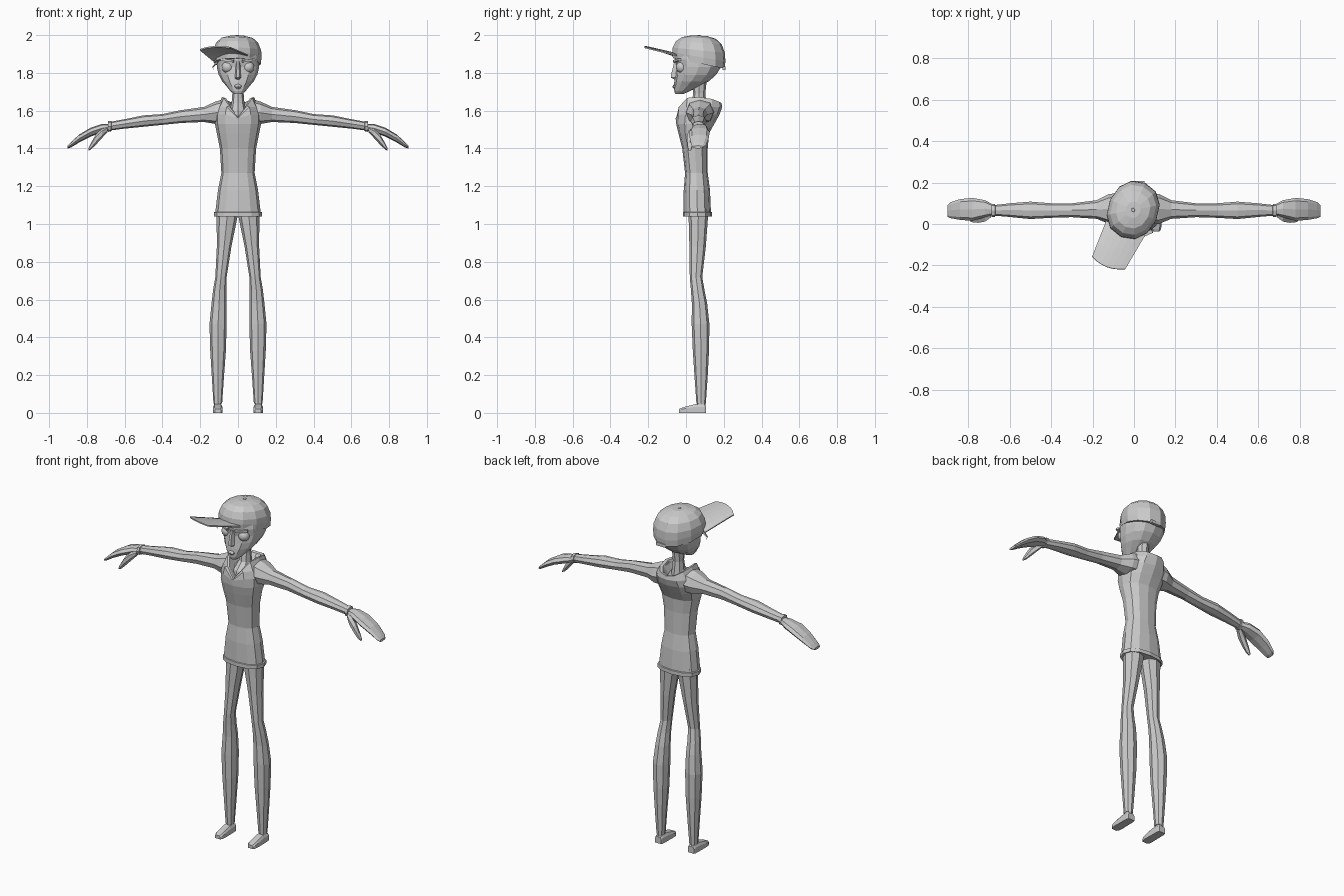
import bpy, bmesh, math
from mathutils import Vector, Matrix

grey = bpy.data.materials.new("plain_grey")
grey.diffuse_color = (0.6, 0.6, 0.6, 1)


def finish(name, bm, mirror=False):
    bmesh.ops.recalc_face_normals(bm, faces=bm.faces[:])
    me = bpy.data.meshes.new(name)
    bm.to_mesh(me)
    bm.free()
    me.materials.append(grey)
    ob = bpy.data.objects.new(name, me)
    bpy.context.collection.objects.link(ob)
    if mirror:
        ob.modifiers.new("mirror", 'MIRROR')
    return ob


def loft(name, rings, mirror=False):
    """Skin a list of equal-length point rings and close both ends."""
    bm = bmesh.new()
    vs = [[bm.verts.new(p) for p in r] for r in rings]
    n = len(rings[0])
    for a, b in zip(vs, vs[1:]):
        for i in range(n):
            j = (i + 1) % n
            bm.faces.new((a[i], a[j], b[j], b[i]))
    bm.faces.new(vs[0])
    bm.faces.new(vs[-1])
    return finish(name, bm, mirror)


def oval(n, p=1.0, turn=0.0):
    """Unit rounded outline; a smaller p is boxier."""
    out = []
    for i in range(n):
        a = 2 * math.pi * (i + turn) / n - math.pi / 2
        c, s = math.cos(a), math.sin(a)
        out.append((math.copysign(abs(c) ** p, c), math.copysign(abs(s) ** p, s)))
    return out


def flat_ring(z, x0, x1, y0, y1, n=12, p=0.85):
    return [Vector(((x0 + x1) / 2 + (x1 - x0) / 2 * u, (y0 + y1) / 2 + (y1 - y0) / 2 * v, z))
            for u, v in oval(n, p)]


def side_ring(x, zt, zb, y0, y1, n=8, p=0.85):
    return [Vector((x, (y0 + y1) / 2 + (y1 - y0) / 2 * u, (zt + zb) / 2 + (zt - zb) / 2 * v))
            for u, v in oval(n, p)]


# Sweater: body rings up to a collar rim that dips to a V in front
rim_z = [1.565, 1.625, 1.668, 1.672, 1.662, 1.648, 1.64]
rim_z += rim_z[5:0:-1]
body = [(1.045, .115, -.008, .13), (1.04, .127, -.016, .138), (1.062, .127, -.016, .138),
        (1.064, .12, -.012, .132), (1.18, .106, -.012, .127), (1.27, .088, -.005, .115),
        (1.4, .096, -.02, .115), (1.48, .112, -.04, .122), (1.53, .122, -.052, .15),
        (1.58, .122, -.055, .178), (1.62, .108, -.052, .192)]
rings = []
for z, w, y0, y1 in body:
    r = flat_ring(z, -w, w, y0, y1)
    for i, q in enumerate(r):
        q.z = min(q.z, rim_z[i] - .004)
    rings.append(r)
for w, y0, y1, drop in ((.085, -.045, .188, 0), (.07, -.038, .172, .004), (.045, .0, .14, .05)):
    r = flat_ring(0, -w, w, y0, y1)
    for i, q in enumerate(r):
        q.z = max(rim_z[i] - drop, 1.56)
    rings.append(r)
loft("sweater", rings)

# Neck and the bare chest inside the V
loft("neck", [flat_ring(z, -w, w, y0, y1, 8, 1) for z, w, y0, y1 in
              ((1.54, .05, -.03, .12), (1.6, .045, -.012, .115), (1.64, .034, .03, .108),
               (1.69, .03, .038, .102), (1.76, .034, .03, .11))])

# Sleeves
loft("sleeve", [side_ring(*r) for r in (
    (.06, 1.665, 1.53, .0, .15), (.12, 1.648, 1.53, .0, .145), (.18, 1.62, 1.54, .025, .115),
    (.3, 1.603, 1.535, .033, .1), (.4, 1.582, 1.525, .03, .1), (.5, 1.575, 1.515, .024, .108),
    (.6, 1.555, 1.505, .034, .1), (.67, 1.542, 1.496, .04, .092), (.672, 1.546, 1.49, .034, .097),
    (.688, 1.544, 1.488, .034, .097), (.688, 1.535, 1.497, .042, .09))], True)

# Mitten hands with a thumb
loft("hand", [side_ring(*r) for r in (
    (.67, 1.53, 1.5, .048, .088), (.72, 1.53, 1.483, .033, .115), (.78, 1.51, 1.463, .015, .126),
    (.84, 1.474, 1.432, .02, .12), (.885, 1.433, 1.405, .028, .106),
    (.902, 1.415, 1.4, .035, .09))], True)
loft("thumb", [side_ring(*r, 6, 1) for r in (
    (.69, 1.515, 1.488, .03, .07), (.72, 1.505, 1.455, .008, .06), (.752, 1.475, 1.42, .003, .045),
    (.778, 1.43, 1.395, .005, .035), (.792, 1.4, 1.388, .012, .028))], True)

# Trouser legs, ankles and shoes
loft("leg", [flat_ring(*r, 8, .9) for r in (
    (1.08, .002, .113, .01, .12), (1.03, .004, .113, .014, .116), (.88, .035, .112, .018, .105),
    (.72, .06, .12, .02, .086), (.65, .062, .132, .026, .098), (.58, .06, .14, .031, .112),
    (.47, .06, .151, .03, .124), (.33, .064, .147, .036, .122), (.18, .075, .138, .046, .114),
    (.05, .084, .13, .055, .105))], True)
loft("ankle", [flat_ring(*r, 8, .9) for r in (
    (.06, .09, .126, .06, .102), (.02, .088, .127, .057, .104))], True)
loft("shoe", [[Vector((.107 + s * w, y, z)) for s, z in
               ((-1, 0), (1, 0), (1, zt * .7), (.7, zt), (-.7, zt), (-1, zt * .7))]
              for y, zt, w in ((.107, .038, .02), (.095, .045, .024), (.05, .046, .025),
                               (.0, .034, .026), (-.025, .026, .024), (-.037, .02, .016))], True)

# Head with a tapered jaw
loft("head", [flat_ring(z, -w, w, y0, y1, 12, .9) for z, w, y0, y1 in
              ((1.688, .022, -.056, -.015), (1.703, .04, -.062, .02), (1.728, .06, -.064, .07),
               (1.755, .083, -.062, .12), (1.79, .102, -.057, .16), (1.83, .112, -.052, .185),
               (1.87, .113, -.06, .195), (1.92, .105, -.05, .185))])

# Nose and lips
loft("nose", [[Vector((-w, -.04, z)), Vector((-w * .4, y, z)), Vector((w * .4, y, z)),
               Vector((w, -.04, z))] for z, w, y in
              ((1.765, .016, -.06), (1.775, .022, -.08), (1.795, .018, -.078), (1.86, .014, -.062))])
loft("lips", [flat_ring(z, -w, w, y, -.03, 8) for z, w, y in
              ((1.715, .012, -.064), (1.724, .02, -.071), (1.732, .022, -.07), (1.74, .012, -.064))])

# Eyes
bm = bmesh.new()
bmesh.ops.create_uvsphere(bm, u_segments=16, v_segments=10, radius=.031,
                          matrix=Matrix.Translation((.055, -.022, 1.83)))
for f in bm.faces:
    f.smooth = True
finish("eye", bm, True)

# Eyebrows
bm = bmesh.new()
bmesh.ops.create_cube(bm, size=1, matrix=Matrix.Translation((.056, -.048, 1.866))
                      @ Matrix.Rotation(.4, 4, 'Z') @ Matrix.Rotation(-.12, 4, 'Y')
                      @ Matrix.Diagonal((.07, .018, .012, 1)))
finish("eyebrow", bm, True)

# Cap crown: stacked rings, lower at the back, turned sideways
TURN = Matrix.Translation((-.004, .068, 0)) @ Matrix.Rotation(math.radians(-24), 4, 'Z')
crown = []
for z, rx, ry, tilt in ((1.85, .118, .14, .2), (1.885, .122, .143, .17), (1.92, .121, .14, .1),
                        (1.96, .106, .122, .07), (1.985, .08, .09, .05), (1.997, .035, .04, .03)):
    crown.append([TURN @ Vector((rx * u, ry * v, z)) for u, v in oval(12, .92)])
    for q in crown[-1]:
        q.z -= tilt * (q.y - .07)
loft("cap_crown", crown)
loft("cap_button", [flat_ring(z, -.004 - w, -.004 + w, .068 - w, .068 + w, 8, 1)
                    for z, w in ((1.99, .012), (2.0, .008))])

# Cap brim: arched sheet rising towards its tip
bm = bmesh.new()
grid = []
for v in range(4):
    t = v / 3
    row = []
    for u in range(7):
        s = u / 3 - 1
        base = Vector((-.04 + .094 * s, -.02 - .034 * s, 1.895 + .014 * s))
        tip = Vector((-.122 + .08 * s, -.188 - .03 * s, 1.938 + .006 * s))
        p = base.lerp(tip, t)
        p += Vector((-.4, -.9, 0)) * (.022 * t * (1 - s * s))
        p.z -= .016 * s * s * (1 - .4 * t)
        row.append(bm.verts.new(p))
    grid.append(row)
for a, b in zip(grid, grid[1:]):
    for i in range(6):
        bm.faces.new((a[i], a[i + 1], b[i + 1], b[i]))
brim = finish("cap_brim", bm)
m = brim.modifiers.new("thickness", 'SOLIDIFY')
m.thickness = .007
m.offset = 0

# Strap tab at the back of the cap
bm = bmesh.new()
bmesh.ops.create_cube(bm, size=1, matrix=Matrix.Translation((.02, .2, 1.825))
                      @ Matrix.Diagonal((.06, .016, .018, 1)))
finish("cap_strap", bm)

# Small hair curl beside the face
curl = [(-.108, .0, 1.855), (-.122, -.005, 1.845), (-.134, -.008, 1.832), (-.13, -.008, 1.818)]
loft("hair_curl", [[Vector(c) + Vector((0, r * u, r * v)) for u, v in oval(5)]
                   for c, r in zip(curl, (.008, .007, .005, .002))])
